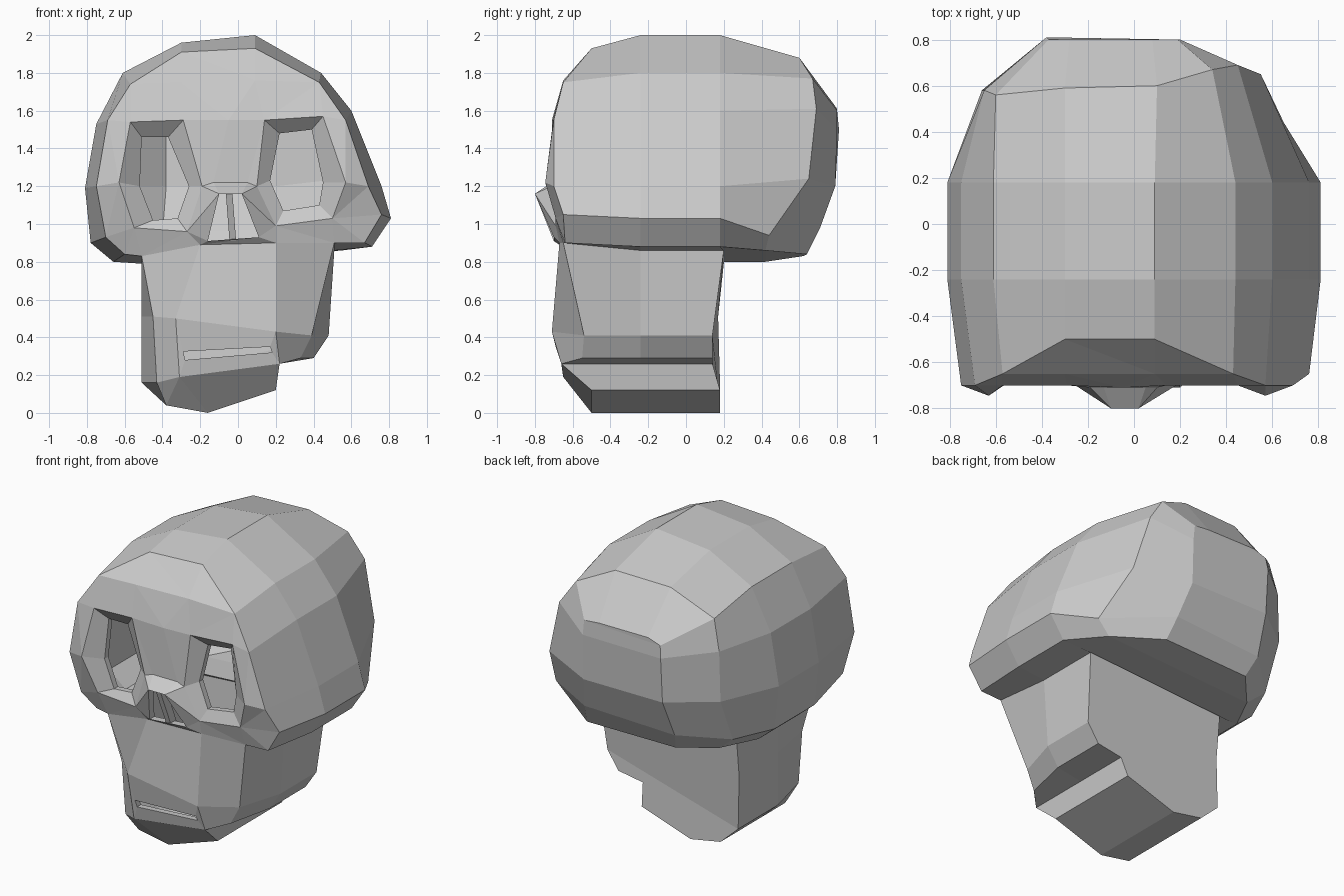
import bpy, bmesh
from mathutils import Vector
from mathutils.geometry import delaunay_2d_cdt

if "Cube" in bpy.data.objects:
    bpy.data.objects.remove(bpy.data.objects["Cube"])


class Builder:
    """Collects faces, sharing vertices that lie at the same position."""
    def __init__(self):
        self.bm = bmesh.new()
        self.known = {}

    def vert(self, p):
        key = tuple(round(c, 4) for c in p)
        if key not in self.known:
            self.known[key] = self.bm.verts.new(key)
        return self.known[key]

    def face(self, *pts):
        vs = list(dict.fromkeys(self.vert(p) for p in pts))
        if len(vs) > 2 and not self.bm.faces.get(vs):
            self.bm.faces.new(vs)

    def bridge(self, a, b, closed=True):
        n = len(a)
        for i in range(n if closed else n - 1):
            j = (i + 1) % n
            self.face(a[i], a[j], b[j], b[i])

    def finish(self, name):
        bmesh.ops.recalc_face_normals(self.bm, faces=self.bm.faces[:])
        mesh = bpy.data.meshes.new(name)
        self.bm.to_mesh(mesh)
        self.bm.free()
        obj = bpy.data.objects.new(name, mesh)
        bpy.context.collection.objects.link(obj)


def at_y(profile, y):
    return [(x, y, z) for x, z in profile]


def pushed(loop, dy):
    return [(x, y + dy, z) for x, y, z in loop]


# Cranium cross-sections, front to back
middle = [(-.66, .80), (-.78, .90), (-.81, 1.19), (-.75, 1.53), (-.61, 1.80), (-.30, 1.96),
          (.09, 2.0), (.44, 1.80), (.60, 1.60), (.76, 1.20), (.81, 1.03), (.71, .88)]
front = [(-.60, -.63, .84), (-.70, -.65, .93), (-.75, -.70, 1.20), (-.69, -.70, 1.55),
         (-.57, -.65, 1.74), (-.30, -.50, 1.91), (.09, -.50, 1.93), (.43, -.65, 1.75),
         (.57, -.70, 1.55), (.69, -.70, 1.20), (.76, -.65, 1.05), (.67, -.64, .90)]
rear = [(-.54, .42, .80), (-.66, .45, .90), (-.66, .58, 1.20), (-.65, .58, 1.53),
        (-.60, .56, 1.73), (-.30, .59, 1.87), (.10, .60, 1.88), (.34, .67, 1.77),
        (.45, .69, 1.61), (.55, .65, 1.24), (.65, .44, .94), (.55, .42, .86)]
back = [(-.36, .62, .83), (-.40, .69, .95), (-.38, .79, 1.20), (-.38, .81, 1.50),
        (-.37, .80, 1.58), (-.28, .80, 1.61), (.08, .80, 1.61), (.19, .80, 1.60),
        (.20, .80, 1.50), (.20, .79, 1.20), (.25, .71, .98), (.28, .64, .84)]

# Top edge of the jaw, shared with the cranium
jaw_top = [(-.51, -.64, .83), (-.20, -.67, .89), (.20, -.67, .90), (.51, -.65, .90)]

# Eye sockets: outer rim and inner opening
eyes = [
    ([(-.57, -.70, 1.54), (-.29, -.70, 1.55), (-.19, -.71, 1.20),
      (-.27, -.69, .96), (-.55, -.69, .98), (-.63, -.745, 1.22)],
     [(-.51, -.63, 1.46), (-.37, -.63, 1.46), (-.26, -.65, 1.20),
      (-.32, -.66, 1.03), (-.45, -.66, 1.02), (-.52, -.66, 1.20)]),
    ([(.14, -.70, 1.55), (.45, -.70, 1.57), (.57, -.745, 1.22),
      (.50, -.69, 1.03), (.20, -.69, .99), (.10, -.71, 1.20)],
     [(.22, -.63, 1.48), (.39, -.63, 1.50), (.45, -.66, 1.22),
      (.43, -.66, 1.10), (.24, -.66, 1.07), (.17, -.65, 1.23)])]
nose = [(-.10, -.80, 1.16), (.02, -.80, 1.16), (.11, -.70, .93), (-.16, -.70, .91)]

cranium = Builder()
rings = [front, at_y(middle, -.24), at_y(middle, .18), rear, back]
for i in range(4):
    cranium.bridge(rings[i], rings[i + 1], closed=i > 1)
for i in range(5):
    cranium.face(back[i], back[11 - i], back[10 - i], back[i + 1])

# Face plate: triangulated between its outline, the eye rims and the nose
loops = [front + jaw_top[::-1], eyes[0][0], eyes[1][0], nose]
loose = [(-.30, -.65, 1.75), (.09, -.65, 1.76), (-.05, -.71, 1.55),
         (-.13, -.71, 1.22), (.05, -.71, 1.22)]
points, edges, owner = [], [], []
for k, loop in enumerate(loops):
    start, n = len(points), len(loop)
    edges += [(start + i, start + (i + 1) % n) for i in range(n)]
    points += loop
    owner += [k] * n
points += loose
owner += [0] * len(loose)
out = delaunay_2d_cdt([Vector((x, z)) for x, y, z in points], edges, [], 1, 1e-5)
for tri in out[2]:
    ids = [out[3][v][0] for v in tri if out[3][v]]
    hole = len({owner[i] for i in ids}) == 1 and owner[ids[0]] > 0
    if not hole:
        cranium.face(*[points[i] for i in ids])
for rim, opening in eyes:
    cranium.bridge(rim, opening)
    cranium.bridge(opening, pushed(opening, .04))
cranium.bridge(nose, pushed(nose, .05))
cranium.finish("cranium")

# Nasal divider
septum = Builder()
bar = [(-.065, -.78, 1.17), (-.03, -.78, 1.17), (-.01, -.69, .91), (-.045, -.69, .91)]
septum.bridge(bar, pushed(bar, .06))
septum.face(*bar)
septum.face(*pushed(bar, .06))
septum.finish("nasal_divider")

# Jaw: lopsided profile run back from a faceted front
side = [(-.66, .80), (-.51, .79), (-.51, .51), (-.51, .16), (-.38, .04), (-.16, 0),
        (.20, .12), (.22, .26), (.40, .29), (.48, .41), (.51, .86), (.71, .88)]
A = jaw_top
B = [(-.45, -.58, .51), (-.33, -.69, .50), (.20, -.71, .43), (.39, -.54, .41)]
C = [(-.43, -.57, .16), (-.31, -.65, .19), (.22, -.66, .26), (.33, -.55, .29)]
D = [(-.38, -.50, .04), (-.16, -.50, 0), (.20, -.50, .12)]
jaw_front = [front[0], A[0], B[0], C[0], D[0], D[1], D[2], C[2], C[3], B[3], A[3], front[11]]
back_y = [.18, .20, .17, .18, .18, .18, .18, .14, .14, .14, .20, .18]
jaw_back = [(x, y, z) for (x, z), y in zip(side, back_y)]

jaw = Builder()
jaw.bridge(jaw_front, at_y(side, -.24), closed=False)
jaw.bridge(at_y(side, -.24), jaw_back, closed=False)
jaw.face(*jaw_back[1:4], *jaw_back[9:11])
jaw.face(*jaw_back[3:8], jaw_back[8], jaw_back[9])
jaw.face(jaw_back[0], jaw_back[1], jaw_back[10], jaw_back[11])
jaw.bridge(A, B, closed=False)
jaw.face(B[0], B[1], C[1], C[0])
jaw.face(B[2], B[3], C[3], C[2])
jaw.face(C[0], C[1], D[0])
jaw.face(C[1], D[1], D[0])
jaw.face(C[1], C[2], D[2], D[1])

# Mouth slit
mouth = [(-.29, -.67, .325), (.17, -.69, .35), (.18, -.68, .32), (-.28, -.66, .28)]
jaw.bridge([B[1], B[2], C[2], C[1]], mouth)
jaw.bridge(mouth, pushed(mouth, .04))
jaw.finish("jaw")
